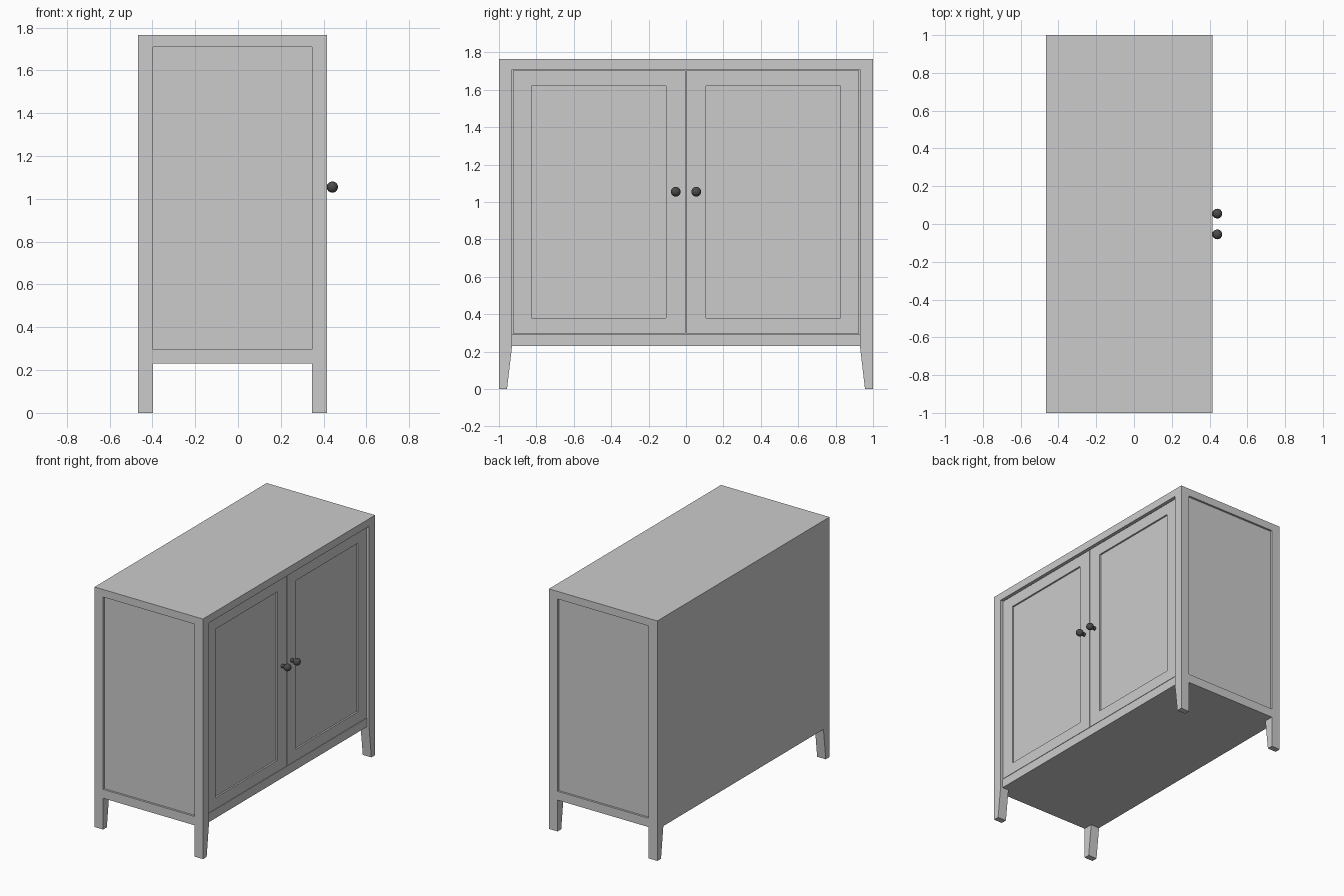
import bpy, bmesh, math
from mathutils import Matrix

if "Cube" in bpy.data.objects:
    bpy.data.objects.remove(bpy.data.objects["Cube"])


def material(name, v):
    m = bpy.data.materials.new(name)
    m.diffuse_color = (v, v, v, 1)
    m.use_nodes = True
    m.node_tree.nodes["Principled BSDF"].inputs["Base Color"].default_value = m.diffuse_color
    return m


GREY = material("cabinet grey", 0.6)
DARK = material("knob dark grey", 0.07)


def finish(name, bm, mat):
    bmesh.ops.recalc_face_normals(bm, faces=bm.faces)
    me = bpy.data.meshes.new(name)
    bm.to_mesh(me)
    bm.free()
    me.materials.append(mat)
    ob = bpy.data.objects.new(name, me)
    bpy.context.collection.objects.link(ob)
    return ob


def box(name, x, y, z):
    bm = bmesh.new()
    bmesh.ops.create_cube(bm, size=1)
    for v in bm.verts:
        v.co = [(r[0] + r[1]) / 2 + c * (r[1] - r[0]) for r, c in zip((x, y, z), v.co)]
    return finish(name, bm, GREY)


def prism(name, yz, x0, x1):
    bm = bmesh.new()
    f = bm.faces.new([bm.verts.new((x0, y, z)) for y, z in yz])
    r = bmesh.ops.extrude_face_region(bm, geom=[f])
    for v in r["geom"]:
        if isinstance(v, bmesh.types.BMVert):
            v.co.x = x1
    return finish(name, bm, GREY)


def span(s, a, b):
    return tuple(sorted((s * a, s * b)))


BACK, FRONT = -0.467, 0.415
LOW, TOP = 0.23, 1.765
DOOR = FRONT - 0.018

# carcass core, back, top and lower rail
box("carcass", (BACK + 0.002, DOOR - 0.025), (-0.985, 0.985), (LOW, TOP - 0.02))
box("back_panel", (BACK, BACK + 0.02), (-0.93, 0.93), (LOW, 1.709))
box("top_board", (BACK, FRONT), (-1, 1), (1.709, TOP))
box("lower_rail", (DOOR - 0.03, DOOR), (-0.93, 0.93), (LOW, 0.295))

for s, side in ((-1, "left"), (1, "right")):
    # corner posts running down into tapered legs
    profile = [(s * y, z) for y, z in
               ((1, 0), (1, 1.709), (0.93, 1.709), (0.93, LOW), (0.957, 0))]
    prism(side + "_back_post", profile, BACK, -0.397)
    prism(side + "_front_post", profile, 0.345, FRONT)
    # rail under the recessed side panel
    box(side + "_side_rail", (-0.397, 0.345), span(s, 0.93, 1), (LOW, 0.295))

    # framed door with recessed panel
    z0, z1, p0, p1 = 0.298, 1.703, 0.38, 1.62
    dx = (DOOR - 0.022, DOOR)
    box(side + "_door_inner_stile", dx, span(s, 0.003, 0.106), (z0, z1))
    box(side + "_door_outer_stile", dx, span(s, 0.826, 0.926), (z0, z1))
    box(side + "_door_top_rail", dx, span(s, 0.106, 0.826), (p1, z1))
    box(side + "_door_bottom_rail", dx, span(s, 0.106, 0.826), (z0, p0))
    box(side + "_door_panel", (DOOR - 0.03, DOOR - 0.012), span(s, 0.1, 0.83), (0.37, 1.63))

    # round knob on a short stem
    bm = bmesh.new()
    bmesh.ops.create_uvsphere(bm, u_segments=24, v_segments=16, radius=0.026,
                              matrix=Matrix.Translation((0.441, s * 0.055, 1.055)))
    bmesh.ops.create_cone(bm, cap_ends=True, segments=16, radius1=0.014, radius2=0.011, depth=0.04,
                          matrix=Matrix.Translation((0.412, s * 0.055, 1.055))
                          @ Matrix.Rotation(math.pi / 2, 4, 'Y'))
    knob = finish(side + "_knob", bm, DARK)
    bpy.ops.object.select_all(action='DESELECT')
    bpy.context.view_layer.objects.active = knob
    knob.select_set(True)
    bpy.ops.object.shade_smooth_by_angle(angle=math.radians(40))
